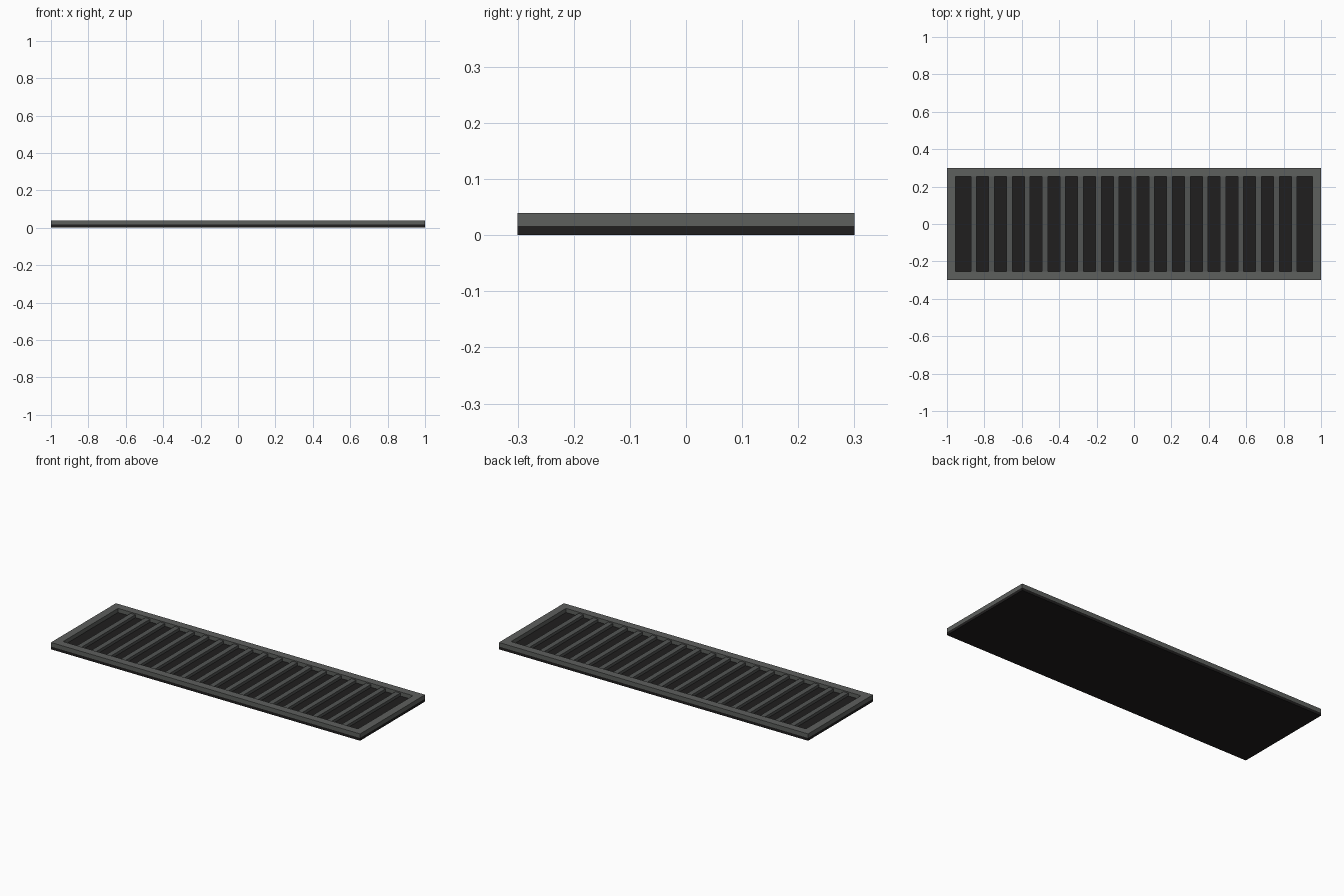
import bpy
import bmesh
from mathutils import Matrix

if "Cube" in bpy.data.objects:
    bpy.data.objects.remove(bpy.data.objects["Cube"])

LENGTH, WIDTH, HEIGHT = 2.0, 0.6, 0.04
RAIL = 0.046
TRAY = 0.016


def material(name, rgb):
    m = bpy.data.materials.new(name)
    m.diffuse_color = (*rgb, 1)
    m.use_nodes = True
    m.node_tree.nodes["Principled BSDF"].inputs["Base Color"].default_value = m.diffuse_color
    return m


def add_object(name, bm, mat):
    bmesh.ops.recalc_face_normals(bm, faces=bm.faces)
    mesh = bpy.data.meshes.new(name)
    bm.to_mesh(mesh)
    bm.free()
    mesh.materials.append(mat)
    obj = bpy.data.objects.new(name, mesh)
    bpy.context.collection.objects.link(obj)
    return obj


def box(name, size, centre, mat):
    bm = bmesh.new()
    bmesh.ops.create_cube(bm, size=1, matrix=Matrix.Translation(centre) @ Matrix.Diagonal((*size, 1)))
    return add_object(name, bm, mat)


metal = material("frame_grey", (0.11, 0.115, 0.11))
slat_metal = material("slat_grey", (0.085, 0.09, 0.088))
dark = material("dark_base", (0.014, 0.013, 0.013))

# Dark base tray
box("base_plate", (LENGTH, WIDTH, TRAY), (0, 0, TRAY / 2), dark)

# Raised rectangular rim: a flat ring extruded upwards
bm = bmesh.new()
outer, inner = [], []
for sx, sy in ((-1, -1), (1, -1), (1, 1), (-1, 1)):
    outer.append(bm.verts.new((sx * LENGTH / 2, sy * WIDTH / 2, TRAY)))
    inner.append(bm.verts.new((sx * (LENGTH / 2 - RAIL), sy * (WIDTH / 2 - RAIL), TRAY)))
for i in range(4):
    j = (i + 1) % 4
    bm.faces.new((outer[i], outer[j], inner[j], inner[i]))
ring = bmesh.ops.extrude_face_region(bm, geom=bm.faces[:])
top = [g for g in ring["geom"] if isinstance(g, bmesh.types.BMVert)]
bmesh.ops.translate(bm, verts=top, vec=(0, 0, HEIGHT - TRAY))
add_object("frame", bm, metal)

# Evenly spaced cross slats, slightly below the rim
SLAT_TOP = 0.033
for i in range(19):
    box(f"slat_{i + 1}", (0.031, WIDTH - 2 * RAIL, SLAT_TOP - TRAY),
        ((i - 9) * 0.0952, 0, (SLAT_TOP + TRAY) / 2), slat_metal)
